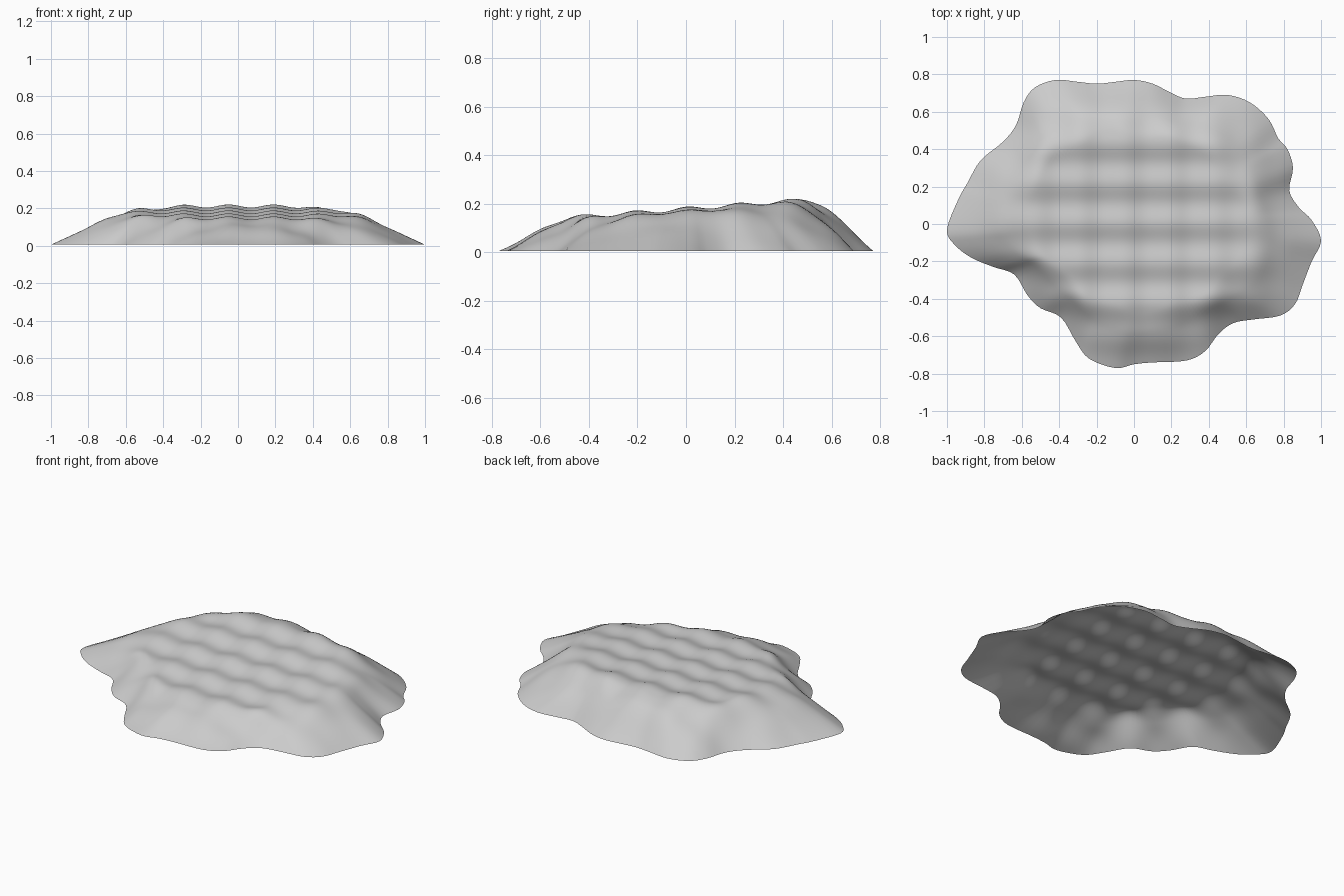
import bpy
import bmesh
import math
from mathutils import Vector

default_cube = bpy.data.objects.get("Cube")
if default_cube:
    bpy.data.objects.remove(default_cube, do_unlink=True)

# Foot outline of the mound, counterclockwise, in hundredths of a unit
OUTLINE = [
    (100, -9), (95, 2), (88, 9), (83, 18), (85, 30), (82, 40), (77, 46), (72, 56),
    (62, 65), (50, 69), (38, 68), (28, 67), (20, 70), (10, 75), (0, 77), (-10, 76),
    (-20, 75), (-30, 76), (-42, 77), (-53, 73), (-59, 65), (-63, 53), (-70, 44), (-82, 34),
    (-89, 22), (-94, 13), (-100, -3), (-96, -11), (-87, -18), (-75, -23), (-64, -27),
    (-57, -38), (-50, -45), (-39, -50), (-31, -63), (-24, -72), (-10, -77), (0, -75),
    (10, -74), (28, -73), (38, -68), (45, -59), (53, -53), (64, -51), (78, -49),
    (86, -43), (90, -33), (95, -20),
]
STEPS = 4     # spline subdivisions per outline point
RINGS = 48    # rings from the foot to the centre


def catmull_rom(a, b, c, d, t):
    """Point on a smooth curve between b and c."""
    return 0.5 * (2 * b + (c - a) * t + (2 * a - 5 * b + 4 * c - d) * t ** 2
                  + (3 * b - a - 3 * c + d) * t ** 3)


def soft_min(a, b, softness):
    blend = max(softness - abs(a - b), 0)
    return min(a, b) - blend * blend / (4 * softness)


def smooth_outline():
    points = [Vector(p) / 100 for p in OUTLINE]
    count = len(points)
    curve = []
    for i in range(count):
        a, b, c, d = (points[(i + k) % count] for k in (-1, 0, 1, 2))
        curve += [catmull_rom(a, b, c, d, s / STEPS) for s in range(STEPS)]
    return curve


def rim_fractions(curve):
    """Where the plateau starts along each spoke; its rim is rounder than the foot."""
    radii = [p.length for p in curve]
    count, reach = len(radii), 3 * STEPS
    fractions = []
    for i, radius in enumerate(radii):
        window = [radii[(i + k) % count] for k in range(-reach, reach + 1)]
        mean = sum(window) / len(window)
        fractions.append(min(0.71 * mean / radius, 0.82))
    return fractions


def plateau_height(x, y):
    """Top that rises towards the back, with rows of soft bumps."""
    bumps = math.cos(math.tau * (x + 0.05) / 0.24) + math.cos(math.tau * (y - 0.43) / 0.213)
    fade = max(0, 1 - (x / 0.85) ** 4)
    return 0.172 + 0.075 * y + 0.008 * bumps * fade


def surface_point(foot, fraction, rim):
    x, y = foot * fraction
    climb = (1 - fraction) / (1 - rim)
    rise = soft_min(0.96 * climb, 1, 0.25)
    return x, y, 0.006 + (plateau_height(x, y) - 0.006) * rise


# Open shell: rings of quads closed by a fan in the middle
curve = smooth_outline()
rims = rim_fractions(curve)
bm = bmesh.new()
rings = []
for r in range(RINGS):
    fraction = 1 - r / RINGS
    rings.append([bm.verts.new(surface_point(p, fraction, rim)) for p, rim in zip(curve, rims)])
centre = bm.verts.new((0, 0, plateau_height(0, 0)))
total = len(curve)
for i in range(total):
    j = (i + 1) % total
    for outer, inner in zip(rings, rings[1:]):
        bm.faces.new((outer[i], outer[j], inner[j], inner[i]))
    bm.faces.new((rings[-1][i], rings[-1][j], centre))
for face in bm.faces:
    face.smooth = True

mesh = bpy.data.meshes.new("mound")
bm.to_mesh(mesh)
bm.free()
mound = bpy.data.objects.new("mound", mesh)
bpy.context.collection.objects.link(mound)

# Plain light grey
grey = bpy.data.materials.new("light grey")
grey.use_nodes = True
grey.diffuse_color = (0.6, 0.6, 0.6, 1)
grey.node_tree.nodes["Principled BSDF"].inputs["Base Color"].default_value = grey.diffuse_color
mesh.materials.append(grey)
